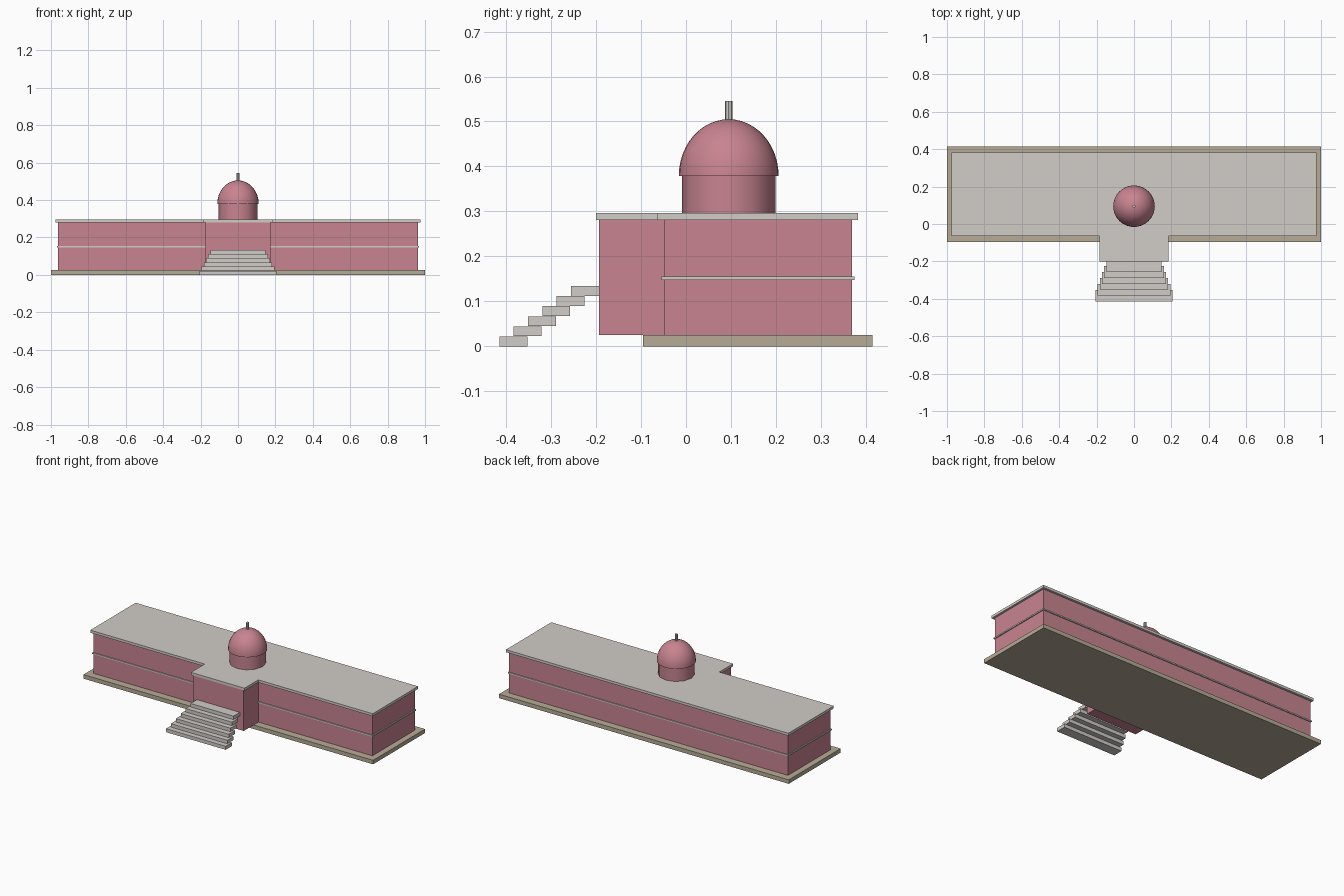
import bpy, bmesh, math

cube = bpy.data.objects.get("Cube")
if cube:
    bpy.data.objects.remove(cube, do_unlink=True)


def material(name, colour):
    m = bpy.data.materials.new(name)
    m.use_nodes = True
    m.diffuse_color = (*colour, 1)
    m.node_tree.nodes["Principled BSDF"].inputs["Base Color"].default_value = (*colour, 1)
    return m


pink = material("rose wall", (0.58, 0.23, 0.28))
stone = material("pale stone", (0.64, 0.61, 0.58))
sand = material("sandstone", (0.47, 0.41, 0.31))


def add(name, bm, mat):
    mesh = bpy.data.meshes.new(name)
    bm.to_mesh(mesh)
    bm.free()
    mesh.materials.append(mat)
    ob = bpy.data.objects.new(name, mesh)
    bpy.context.collection.objects.link(ob)
    return ob


def box(name, half_x, y, z, mat):
    """Box centred on x, spanning the y and z ranges."""
    bm = bmesh.new()
    bmesh.ops.create_cube(bm, size=1)
    for v in bm.verts:
        v.co = (v.co.x * 2 * half_x, y[v.co.y > 0], z[v.co.z > 0])
    return add(name, bm, mat)


def outline_slab(name, outline, z, mat):
    """Extrude a plan outline between two heights."""
    bm = bmesh.new()
    face = bm.faces.new([bm.verts.new((x, y, z[0])) for x, y in outline])
    top = bmesh.ops.extrude_face_region(bm, geom=[face])["geom"]
    for v in top:
        if isinstance(v, bmesh.types.BMVert):
            v.co.z = z[1]
    bmesh.ops.recalc_face_normals(bm, faces=bm.faces)
    return add(name, bm, mat)


def t_plan(wing, porch, front, inner, back):
    """T-shaped plan: a long block with a projecting porch."""
    right = [(porch, front), (porch, inner), (wing, inner), (wing, back)]
    return right + [(-x, y) for x, y in reversed(right)]


def lathe(name, profile, y, sides, mat):
    """Spin a radius/height profile about a vertical axis."""
    bm = bmesh.new()
    verts = [bm.verts.new((r, 0, z)) for r, z in profile]
    edges = [bm.edges.new(pair) for pair in zip(verts, verts[1:])]
    bmesh.ops.spin(bm, geom=verts + edges, cent=(0, 0, 0), axis=(0, 0, 1),
                   angle=math.tau, steps=sides)
    bmesh.ops.remove_doubles(bm, verts=bm.verts, dist=1e-5)
    bmesh.ops.recalc_face_normals(bm, faces=bm.faces)
    bmesh.ops.translate(bm, verts=bm.verts, vec=(0, y, 0))
    ob = add(name, bm, mat)
    bpy.ops.object.select_all(action="DESELECT")
    ob.select_set(True)
    bpy.context.view_layer.objects.active = ob
    bpy.ops.object.shade_smooth_by_angle(angle=math.radians(40))
    return ob


# Main building
box("plinth", 1.0, (-0.096, 0.415), (0, 0.025), sand)
outline_slab("walls", t_plan(0.962, 0.175, -0.194, -0.049, 0.369), (0.025, 0.281), pink)
outline_slab("roof", t_plan(0.975, 0.185, -0.2, -0.064, 0.383), (0.281, 0.297), stone)

# String course round the wings, stopping at the porch
for side, label in ((-1, "right"), (1, "left")):
    band = box(f"{label}_string_course", 0.397, (-0.055, 0.375), (0.147, 0.155), stone)
    band.location.x = side * 0.571
box("rear_string_course", 0.174, (0.3, 0.375), (0.147, 0.155), stone)

# Entrance stairs, narrowing towards the top
for i in range(6):
    y, z = -0.415 + 0.0318 * i, 0.0224 * i
    box(f"step_{i + 1}", 0.206 - 0.0116 * i, (y, y + 0.062), (z, z + 0.022), stone)

# Domed tower
CENTRE = 0.095
lathe("drum", [(0, 0.29), (0.104, 0.29), (0.104, 0.379), (0, 0.379)], CENTRE, 12, pink)
arc = [(0.111 * math.cos(a), 0.379 + 0.126 * math.sin(a))
       for a in (math.pi / 2 * i / 12 for i in range(13))]
lathe("dome", [(0, 0.379)] + arc, CENTRE, 32, pink)
lathe("finial", [(0, 0.5), (0.008, 0.5), (0.008, 0.546), (0, 0.546)], CENTRE, 8, stone)
